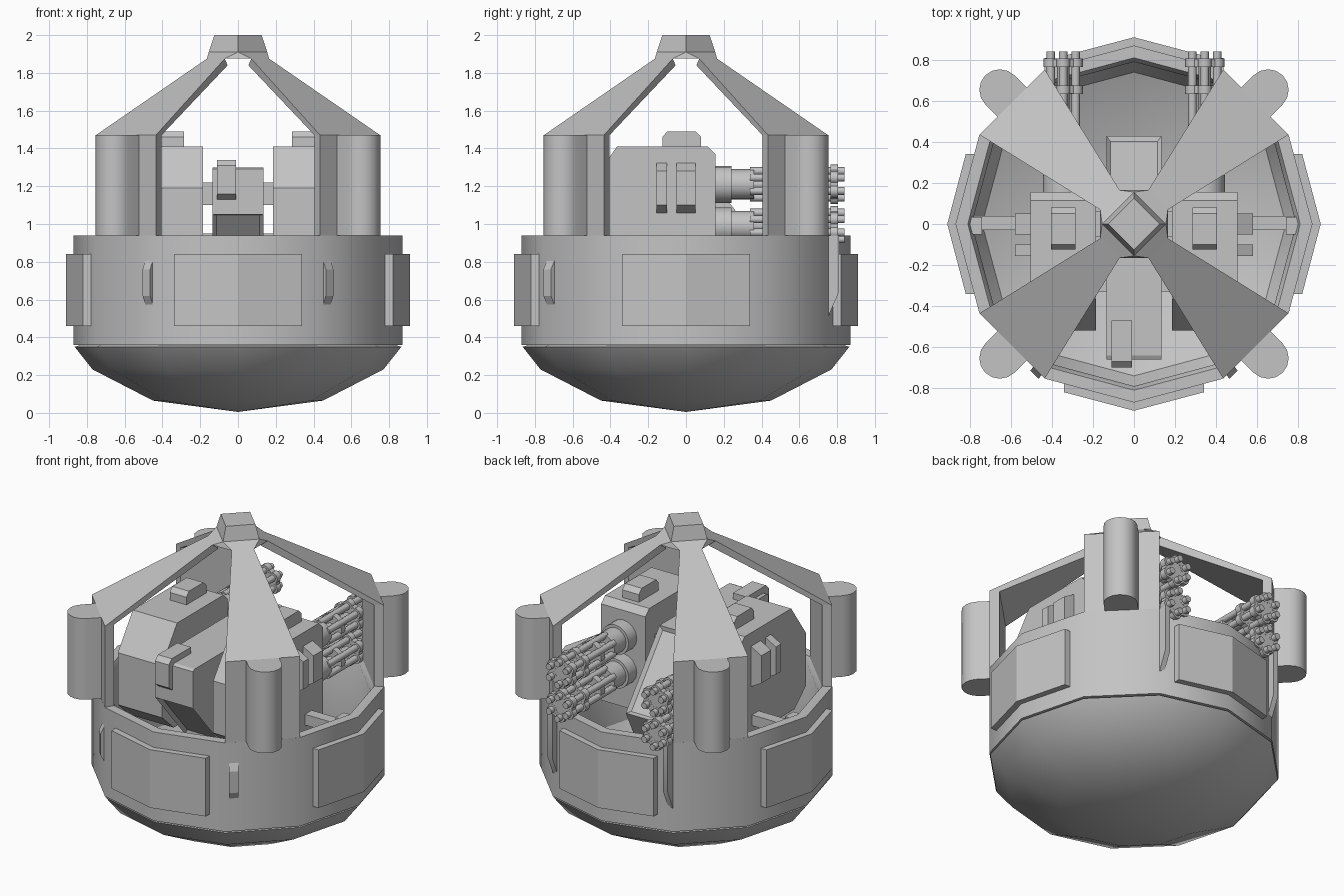
import bpy, bmesh, math
from mathutils import Matrix, Vector

cube = bpy.data.objects.get("Cube")
if cube:
    bpy.data.objects.remove(cube, do_unlink=True)

GREY = (0.55, 0.55, 0.55, 1)
metal = bpy.data.materials.new("grey metal")
metal.use_nodes = True
metal.diffuse_color = GREY
metal.node_tree.nodes["Principled BSDF"].inputs["Base Color"].default_value = GREY


def finish(bm, name, angle=35):
    bmesh.ops.recalc_face_normals(bm, faces=bm.faces)
    mesh = bpy.data.meshes.new(name)
    bm.to_mesh(mesh)
    bm.free()
    mesh.materials.append(metal)
    mesh.shade_smooth()
    mesh.set_sharp_from_angle(angle=math.radians(angle))
    obj = bpy.data.objects.new(name, mesh)
    bpy.context.collection.objects.link(obj)
    return obj


def add_lathe(bm, profile, seg, matrix=Matrix(), closed=True):
    """Revolve a closed (radius, height) loop round the local z axis."""
    rings = []
    for i in range(seg):
        a = 2 * math.pi * i / seg
        rings.append([bm.verts.new(matrix @ Vector((r * math.cos(a), r * math.sin(a), z)))
                      for r, z in profile])
    n = len(profile)
    for i in range(seg):
        p, q = rings[i], rings[(i + 1) % seg]
        for j in range(n if closed else n - 1):
            k = (j + 1) % n
            bm.faces.new((p[j], q[j], q[k], p[k]))
    bmesh.ops.remove_doubles(bm, verts=[v for ring in rings for v in ring], dist=1e-5)


def lathe(name, profile, seg=12):
    bm = bmesh.new()
    add_lathe(bm, profile, seg)
    return finish(bm, name)


def add_rod(bm, r, y0, y1, x, z, seg):
    """Closed cylinder along y."""
    m = Matrix.Translation((x, 0, z)) @ Matrix.Rotation(-math.pi / 2, 4, 'X')
    add_lathe(bm, [(0, y0), (r, y0), (r, y1), (0, y1)], seg, m, closed=False)


def solid(name, points, inset=None, angle=25):
    """Convex solid round the points; inset picks faces to recess by normal."""
    bm = bmesh.new()
    for p in points:
        bm.verts.new(p)
    res = bmesh.ops.convex_hull(bm, input=bm.verts)
    loose = [g for g in res["geom_interior"] if isinstance(g, bmesh.types.BMVert)]
    bmesh.ops.delete(bm, geom=loose, context='VERTS')
    bmesh.ops.dissolve_limit(bm, angle_limit=0.02, verts=bm.verts, edges=bm.edges)
    bm.normal_update()
    if inset:
        faces = [f for f in bm.faces if inset(f.normal)]
        bmesh.ops.inset_individual(bm, faces=faces, thickness=0.03, depth=-0.02)
    return finish(bm, name, angle)


def slab(name, profile, x0, x1, inset=None):
    """Side profile of (y, z) points carried across x."""
    return solid(name, [(x, y, z) for x in (x0, x1) for y, z in profile], inset)


def box(name, x, y, z):
    return solid(name, [(a, b, c) for a in x for b in y for c in z])


def upright(name, plan, z0, z1, angle=25):
    return solid(name, [(x, y, z) for x, y in plan for z in (z0, z1)], angle=angle)


# Tub and rounded underside
lathe("tub_wall", [(.87, .36), (.87, .94), (.81, .94), (.79, .9), (.79, .36)])
lathe("bowl_base", [(.865, .35), (.77, .23), (.45, .065), (0, .005),
                    (0, .05), (.43, .11), (.74, .26), (.8, .37)])

# Bent plates on the four sides of the tub
for side, turn in zip(("front", "left", "back", "right"), range(4)):
    rot = Matrix.Rotation(turn * math.pi / 2, 3, 'Z')
    for half, s in (("a", -1), ("b", 1)):
        plan = [(0, -.91), (s * .34, -.82), (s * .34, -.76), (0, -.83)]
        upright(f"{side}_plate_{half}", [(rot @ Vector((*p, 0))).xy for p in plan], .46, .84)

# Corner pillars with rounded outer columns, and roof arms
hub_points = []
for sx, xn in ((1, "left"), (-1, "right")):
    for sy, yn in ((-1, "front"), (1, "back")):
        tag = f"{yn}_{xn}"
        outer = [(.753 * sx, .435 * sy), (.435 * sx, .753 * sy)]
        inner = [(.70 * sx, .405 * sy), (.405 * sx, .70 * sy)]
        upright(tag + "_pillar", outer + inner, .93, 1.47)

        # Column outline: half circle facing outwards
        u = Vector((sx, sy)).normalized()
        v = Vector((-u.y, u.x))
        arc = [u * (.925 + .1 * math.cos(a)) + v * (.1 * math.sin(a))
               for a in (math.pi * (i / 8 - .5) for i in range(9))]
        upright(tag + "_column", arc + [u * .83 + v * .1, u * .83 - v * .1], .94, 1.47, 35)

        top = [(.165 * sx, .07 * sy), (.07 * sx, .165 * sy)]
        under = [(.125 * sx, .055 * sy), (.055 * sx, .125 * sy)]
        solid(tag + "_arm", [(*p, 1.47) for p in outer + inner]
              + [(*p, 1.875) for p in top] + [(*p, 1.84) for p in under])
        hub_points += [(*p, 1.875) for p in top]

# Roof hub and diamond cap
diamond = [(1, 0), (0, 1), (-1, 0), (0, -1)]
cap_base = [(x * .155, y * .155, 1.91) for x, y in diamond]
solid("roof_hub", hub_points + cap_base)
solid("roof_cap", cap_base + [(x * .125, y * .125, 2.0) for x, y in diamond])

# Central cabin with recessed windows front below and back above
slab("cabin", [(-.66, 1.29), (-.66, 1.05), (-.36, .7), (.35, .7), (.43, .86),
               (.08, 1.3), (-.64, 1.3)], -.135, .135,
     lambda n: (n.y < -.5 and n.z < -.3) or (n.y > .5 and n.z > .3))
slab("cabin_hood", [(-.47, 1.29), (-.47, 1.34), (-.67, 1.34), (-.7, 1.31),
                    (-.7, 1.16), (-.66, 1.13)], -.11, -.01)
box("axle_block", (-.2, .2), (-.06, .06), (1.1, 1.22))
box("lower_cross_beam", (-.2, .2), (-.33, .1), (.78, .95))

# Parts repeated on both sides
for s, side in ((1, "left"), (-1, "right")):
    # Gun housing with sight box and side ribs
    slab(side + "_housing", [(-.365, 1.41), (-.52, 1.19), (-.52, .85), (-.4, .74),
                             (.155, .74), (.155, 1.37), (.115, 1.41)], s * .185, s * .505)
    slab(side + "_sight_box", [(-.125, 1.4), (-.125, 1.46), (-.1, 1.49), (.05, 1.49),
                               (.08, 1.46), (.08, 1.4)], s * .285, s * .405)
    for i, (y0, y1) in enumerate(((-.155, -.1), (-.05, .05))):
        solid(f"{side}_rib_{i + 1}",
              [(s * x, y, z) for y in (y0, y1)
               for x, z in ((.49, 1.05), (.58, 1.1), (.58, 1.28), (.49, 1.33))])

    # Mount from housing to tub wall
    box(side + "_mount_bar", (s * .48, s * .78), (-.03, .04), (.8, .87))
    box(side + "_mount_foot", (s * .74, s * .8), (-.05, .035), (.72, .92))

    # Rotary guns, one above the other
    gx = s * .345
    for level, gz in (("upper", 1.21), ("lower", .99)):
        bm = bmesh.new()
        add_rod(bm, .098, .15, .24, gx, gz, 16)
        add_rod(bm, .08, .24, .36, gx, gz, 16)
        add_rod(bm, .082, .46, .5, gx, gz, 16)
        add_rod(bm, .03, .3, .78, gx, gz, 8)
        for y0, y1 in ((.635, .675), (.765, .805)):
            add_rod(bm, .085, y0, y1, gx, gz, 12)
        for i in range(6):
            a = math.pi * (i / 3 + 1 / 6)
            dx, dz = math.cos(a), math.sin(a)
            bx, bz = gx + .07 * dx, gz + .07 * dz
            add_rod(bm, .021, .34, .84, bx, bz, 8)
            for y0, y1 in ((.634, .676), (.764, .806)):
                add_rod(bm, .035, y0, y1, bx, bz, 8)
        finish(bm, f"{side}_{level}_gun", 50)

    # Small grip on the front corner and blade on the back corner
    solid(side + "_front_grip",
          [(s * x, y, z) for x, y in ((.45, -.735), (.49, -.695)) for z in (.57, .81)]
          + [(s * x, y, z) for x, y in ((.465, -.755), (.505, -.715)) for z in (.62, .76)])
    slab(side + "_back_blade", [(.74, .48), (.81, .64), (.81, .94), (.74, .94)],
         s * .4, s * .435)
